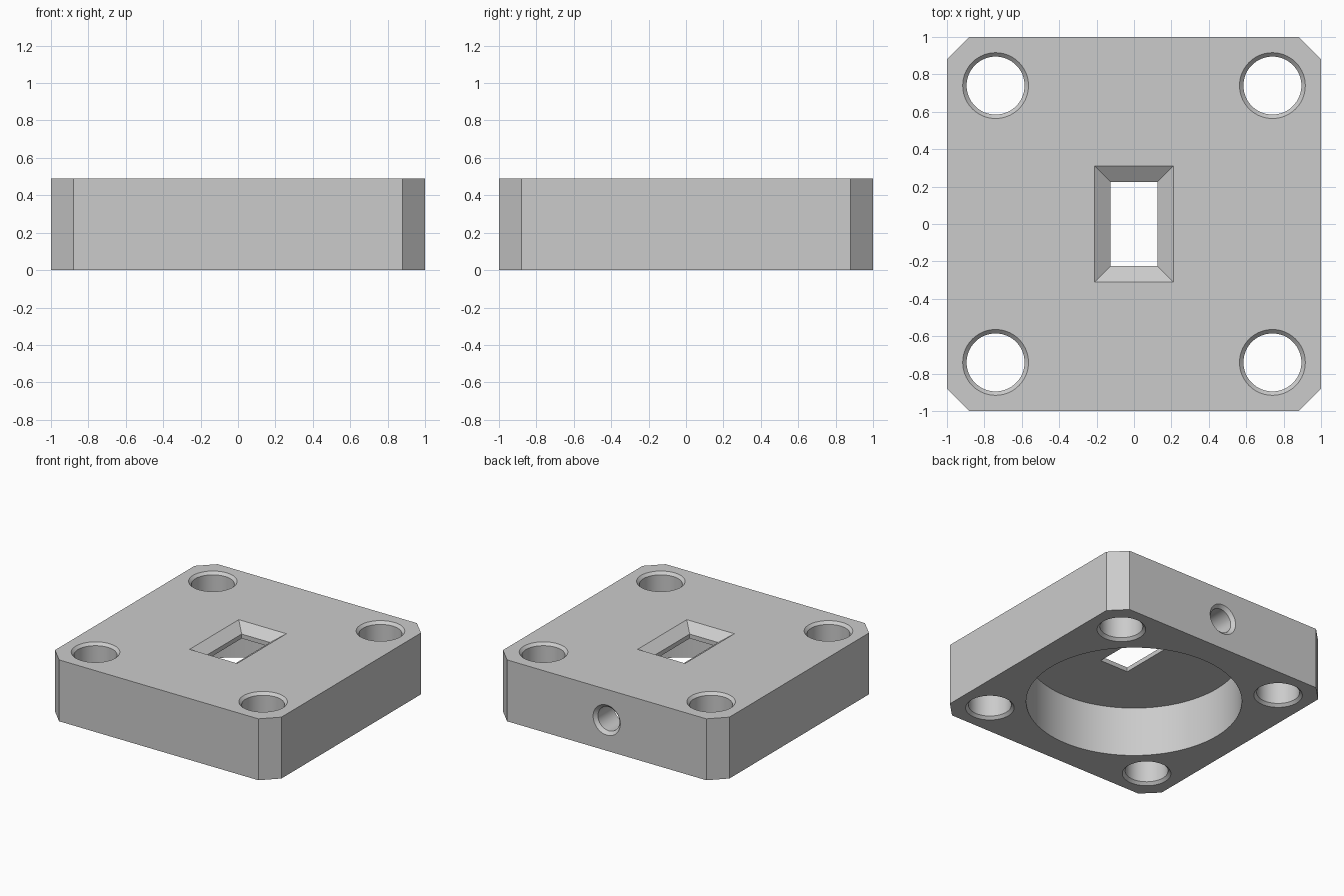
import bpy, bmesh
from math import cos, sin, tau, radians
from mathutils import Matrix

if "Cube" in bpy.data.objects:
    bpy.data.objects.remove(bpy.data.objects["Cube"])

HEIGHT = 0.49
CEILING = 0.395

grey = bpy.data.materials.new("plain grey")
grey.use_nodes = True
grey.diffuse_color = (0.6, 0.6, 0.6, 1)
grey.node_tree.nodes["Principled BSDF"].inputs["Base Color"].default_value = grey.diffuse_color


def loft(name, layers, matrix=Matrix()):
    """Closed solid through stacked outlines, given as (outline, z) pairs."""
    bm = bmesh.new()
    rings = [[bm.verts.new((x, y, z)) for x, y in outline] for outline, z in layers]
    count = len(rings[0])
    for low, high in zip(rings, rings[1:]):
        for i in range(count):
            j = (i + 1) % count
            bm.faces.new((low[i], low[j], high[j], high[i]))
    bm.faces.new(rings[0][::-1])
    bm.faces.new(rings[-1])
    bm.transform(matrix)
    bmesh.ops.recalc_face_normals(bm, faces=bm.faces)
    mesh = bpy.data.meshes.new(name)
    bm.to_mesh(mesh)
    bm.free()
    mesh.materials.append(grey)
    obj = bpy.data.objects.new(name, mesh)
    bpy.context.collection.objects.link(obj)
    return obj


def circle(r, sides=64):
    return [(r * cos(tau * i / sides), r * sin(tau * i / sides)) for i in range(sides)]


def rect(x, y):
    return [(-x, -y), (x, -y), (x, y), (-x, y)]


# Square block with clipped corners
c = 0.88
outline = [(-c, -1), (c, -1), (1, -c), (1, c), (c, 1), (-c, 1), (-1, c), (-1, -c)]
block = loft("mounting_block", [(outline, 0), (outline, HEIGHT)])

# Round recess in the underside
cutters = [loft("recess_cutter", [(circle(0.78, 128), -0.1), (circle(0.78, 128), CEILING)])]

# Central rectangular window with a flared top
cutters.append(loft("window_cutter", [
    (rect(0.125, 0.225), 0.3), (rect(0.125, 0.225), 0.43),
    (rect(0.21, 0.31), HEIGHT), (rect(0.21, 0.31), HEIGHT + 0.1)]))

# Corner bolt holes, chamfered at both ends
hole, rim, edge = circle(0.155), circle(0.176), 0.021
for sx in (-1, 1):
    for sy in (-1, 1):
        cutters.append(loft("bolt_hole_cutter", [
            (rim, -0.1), (rim, 0), (hole, edge), (hole, HEIGHT - edge),
            (rim, HEIGHT), (rim, HEIGHT + 0.1)],
            Matrix.Translation((sx * 0.74, sy * 0.74, 0))))

# Set screw hole through the back wall
cutters.append(loft("screw_hole_cutter", [
    (circle(0.095), 0.6), (circle(0.095), 0.975), (circle(0.12), 1), (circle(0.12), 1.1)],
    Matrix.Translation((0, 0, HEIGHT / 2)) @ Matrix.Rotation(radians(-90), 4, "X")))

# Cut everything and bake the result
for cutter in cutters:
    mod = block.modifiers.new(cutter.name, "BOOLEAN")
    mod.operation = "DIFFERENCE"
    mod.solver = "EXACT"
    mod.object = cutter
bpy.context.view_layer.update()
baked = bpy.data.meshes.new_from_object(block.evaluated_get(bpy.context.evaluated_depsgraph_get()))
block.modifiers.clear()
block.data = baked
for cutter in cutters:
    bpy.data.objects.remove(cutter)

bpy.ops.object.select_all(action="DESELECT")
block.select_set(True)
bpy.context.view_layer.objects.active = block
bpy.ops.object.shade_smooth_by_angle(angle=radians(25))
